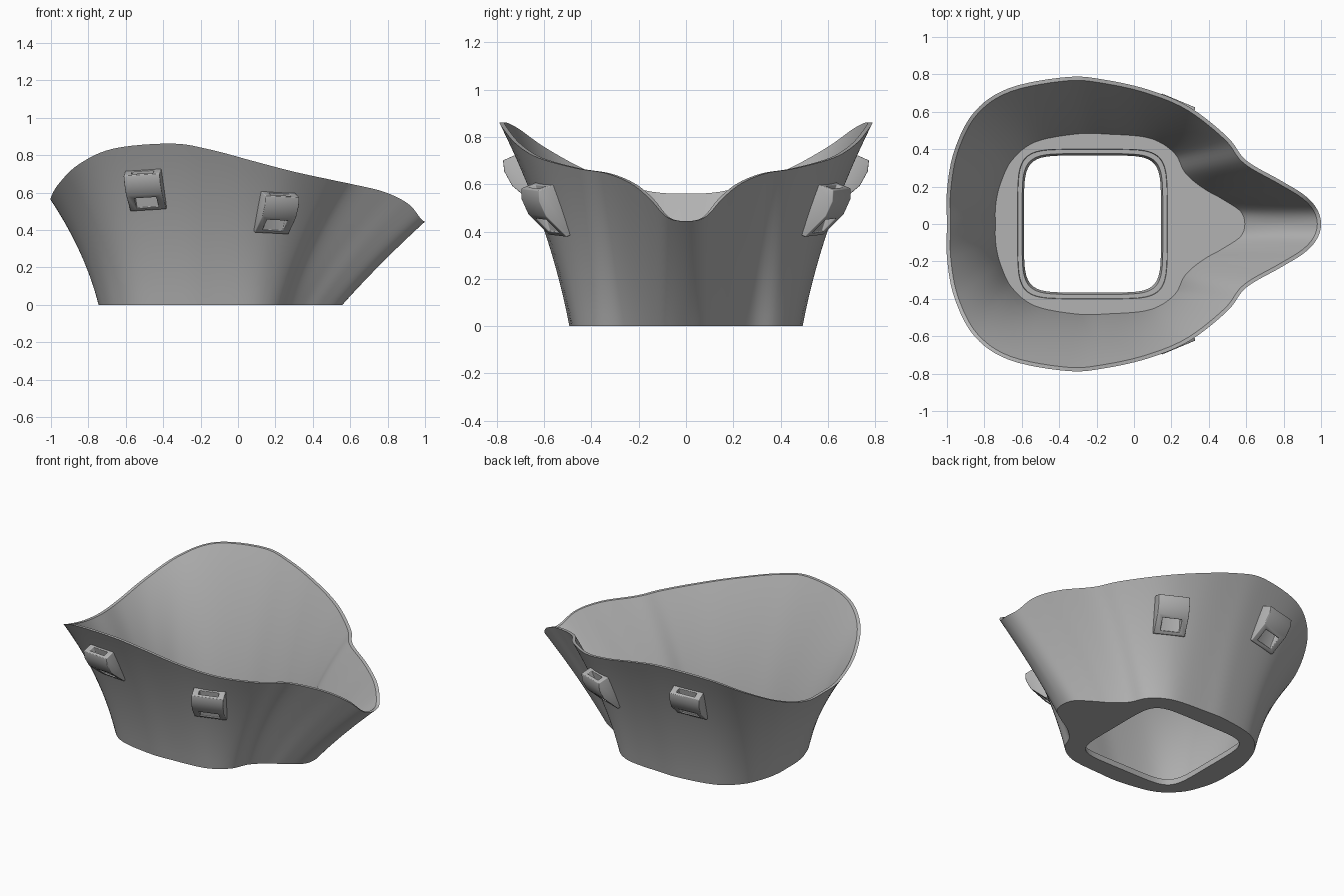
import bpy, bmesh, math
from mathutils import Vector

if "Cube" in bpy.data.objects:
    bpy.data.objects.remove(bpy.data.objects["Cube"])

grey = bpy.data.materials.new("plain grey")
grey.use_nodes = True
COLOR = (0.45, 0.45, 0.45, 1)
grey.diffuse_color = COLOR
grey.node_tree.nodes["Principled BSDF"].inputs["Base Color"].default_value = COLOR

# Half outline, spout to back: foot x, foot y, rim x, rim y, rim z
HALF = [
    (.558, 0, 1, 0, .445), (.535, .08, .978, .08, .46), (.44, .15, .91, .155, .54),
    (.35, .205, .78, .235, .604), (.27, .28, .6, .34, .647), (.225, .375, .5, .465, .668),
    (.15, .44, .297, .625, .712), (.05, .475, .083, .716, .768), (-.13, .488, -.15, .77, .83),
    (-.3, .49, -.355, .786, .862), (-.53, .445, -.666, .727, .835), (-.66, .34, -.853, .6, .75),
    (-.72, .21, -.96, .395, .645), (-.743, .1, -1, .18, .575), (-.745, 0, -1, 0, .56)]
LOOP = HALF + [(a, -b, c, -d, e) for a, b, c, d, e in HALF[-2:0:-1]]
STEPS = 6
COUNT = len(LOOP) * STEPS
WALL, FLOOR = .02, .06
HOLE_X = -.222


def section(s):
    """Foot and rim values at loop position s (Catmull-Rom)."""
    i = math.floor(s)
    t = s - i
    p = [LOOP[(i + k) % len(LOOP)] for k in (-1, 0, 1, 2)]
    return [b + .5 * t * (c - a + t * (2*a - 5*b + 4*c - d + t * (3*(b - c) + d - a)))
            for a, b, c, d in zip(*p)]


def wall_point(s, t):
    """Point on the outer wall; the flare is straighter at the spout."""
    bx, by, tx, ty, tz = section(s)
    dist = min(s % len(LOOP), len(LOOP) - s % len(LOOP))
    k = .1 + .35 * min(1, dist / 6)
    f = (1 - k) * t + k * t * t
    return Vector((bx + (tx - bx) * f, by + (ty - by) * f, tz * t))


def inner_point(s, t):
    along = wall_point(s + .05, t) - wall_point(s - .05, t)
    inward = Vector((-along.y, along.x, 0)).normalized()
    return wall_point(s, t) + inward * WALL


def hole_point(s, half, z):
    """Rounded square at the same bearing as the foot outline."""
    bx, by = section(s)[:2]
    a = math.atan2(by, bx - HOLE_X)
    c, q = math.cos(a), math.sin(a)
    r = half / (abs(c) ** 6 + abs(q) ** 6) ** (1 / 6)
    return Vector((HOLE_X + r * c, r * q, z))


def finish(obj, angle):
    obj.data.materials.clear()
    obj.data.materials.append(grey)
    bpy.ops.object.select_all(action='DESELECT')
    obj.select_set(True)
    bpy.context.view_layer.objects.active = obj
    bpy.ops.object.shade_smooth_by_angle(angle=math.radians(angle))


def make_object(name, bm):
    bmesh.ops.recalc_face_normals(bm, faces=bm.faces)
    mesh = bpy.data.meshes.new(name)
    bm.to_mesh(mesh)
    bm.free()
    obj = bpy.data.objects.new(name, mesh)
    bpy.context.collection.objects.link(obj)
    return obj


# Scoop body: one closed skin over outer wall, rim, inner wall, floor and hole
params = [i / STEPS for i in range(COUNT)]
LEVELS = 14
rings = [[wall_point(s, k / LEVELS) for s in params] for k in range(LEVELS + 1)]
for k in range(LEVELS, -1, -1):
    ring = []
    for s in params:
        t0 = FLOOR / section(s)[4]
        ring.append(inner_point(s, t0 + (1 - t0) * k / LEVELS))
    rings.append(ring)
for half, z in ((.4, FLOOR), (.398, .045), (.376, .045), (.366, 0)):
    rings.append([hole_point(s, half, z) for s in params])

bm = bmesh.new()
verts = [[bm.verts.new(p) for p in ring] for ring in rings]
for r, low in enumerate(verts):
    high = verts[(r + 1) % len(verts)]
    for i in range(COUNT):
        j = (i + 1) % COUNT
        bm.faces.new((low[i], low[j], high[j], high[i]))
finish(make_object("scoop_body", bm), 30)

# Strap loops: a wedge block with a tunnel from its top to its lower front
BLOCK = [(-.014, -.115), (.01, -.115), (.07, 0), (.078, .07), (.065, .115), (-.014, .115)]
TUNNEL = [(.012, .14), (.045, .14), (.045, -.02), (.1, -.035), (.1, -.095), (.012, -.095)]


def prism(name, profile, half_width, s, t, side):
    origin = wall_point(s, t)
    up = (wall_point(s, t + .05) - wall_point(s, t - .05)).normalized()
    along = wall_point(s + .1, t) - wall_point(s - .1, t)
    out = along.cross(up).normalized()
    across = up.cross(out)
    bm = bmesh.new()
    ends = []
    for u in (-half_width, half_width):
        ring = []
        for n, v in profile:
            p = origin + across * u + out * n + up * v
            ring.append(bm.verts.new((p.x, p.y * side, p.z)))
        bm.faces.new(ring)
        ends.append(ring)
    for i in range(len(profile)):
        j = (i + 1) % len(profile)
        bm.faces.new((ends[0][i], ends[0][j], ends[1][j], ends[1][i]))
    return make_object(name, bm)


def strap_loop(name, s, t, side):
    block = prism(name, BLOCK, .098, s, t, side)
    cutter = prism(name + "_cutter", TUNNEL, .06, s, t, side)
    cutter.hide_render = True
    cut = block.modifiers.new("tunnel", 'BOOLEAN')
    cut.object, cut.operation, cut.solver = cutter, 'DIFFERENCE', 'EXACT'
    bevel = block.modifiers.new("soft edges", 'BEVEL')
    bevel.width, bevel.segments = .009, 3
    bevel.limit_method, bevel.angle_limit = 'ANGLE', math.radians(25)
    graph = bpy.context.evaluated_depsgraph_get()
    block.data = bpy.data.meshes.new_from_object(block.evaluated_get(graph))
    block.modifiers.clear()
    bpy.data.objects.remove(cutter)
    finish(block, 40)


for label, side in (("right", -1), ("left", 1)):
    strap_loop(label + "_back_strap_loop", 9.55, .72, side)
    strap_loop(label + "_spout_strap_loop", 6.25, .68, side)
